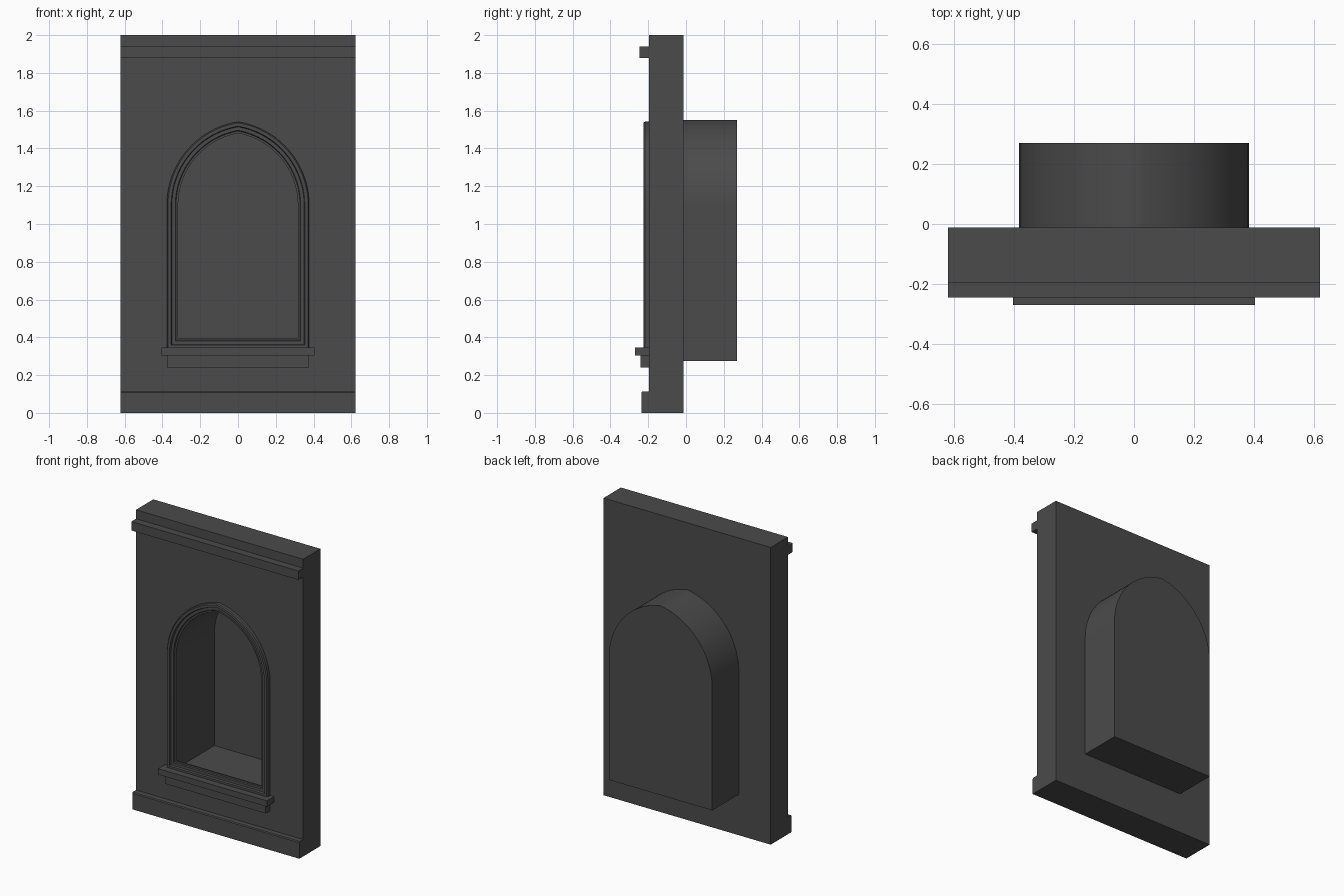
import bpy, bmesh, math

if "Cube" in bpy.data.objects:
    bpy.data.objects.remove(bpy.data.objects["Cube"])

stone = bpy.data.materials.new("dark_grey_stone")
stone.diffuse_color = (0.07, 0.07, 0.07, 1)
stone.use_nodes = True
stone.node_tree.nodes["Principled BSDF"].inputs["Base Color"].default_value = stone.diffuse_color

SPRING, C = 1.10, 0.07            # springing height, arch centre offset
FRONT, BACK = -0.196, -0.012      # wall faces


def finish(name, bm, smooth=False):
    bmesh.ops.recalc_face_normals(bm, faces=bm.faces)
    me = bpy.data.meshes.new(name)
    bm.to_mesh(me)
    bm.free()
    ob = bpy.data.objects.new(name, me)
    bpy.context.collection.objects.link(ob)
    me.materials.append(stone)
    if smooth:
        bpy.ops.object.select_all(action='DESELECT')
        bpy.context.view_layer.objects.active = ob
        ob.select_set(True)
        bpy.ops.object.shade_smooth_by_angle(angle=math.radians(25))
    return ob


def prism(name, profile, half):
    """Extrude a (y, z) profile along x from -half to half."""
    bm = bmesh.new()
    a = [bm.verts.new((-half, y, z)) for y, z in profile]
    b = [bm.verts.new((half, y, z)) for y, z in profile]
    bridge(bm, a, b)
    bm.faces.new(a)
    bm.faces.new(b)
    return finish(name, bm)


def rect(y0, y1, z0, z1):
    return [(y0, z0), (y1, z0), (y1, z1), (y0, z1)]


def arch(bm, half, bottom, y, n=20):
    """Closed loop of a pointed-arch opening; all loops share arch centres."""
    r = half + C
    end = math.acos(C / r)
    right = [(half, bottom)]
    for i in range(n + 1):
        t = end * i / n
        right.append((r * math.cos(t) - C, SPRING + r * math.sin(t)))
    pts = right + [(-x, z) for x, z in reversed(right[:-1])]
    return [bm.verts.new((x, y, z)) for x, z in pts]


def bridge(bm, a, b):
    n = len(a)
    for i in range(n):
        j = (i + 1) % n
        bm.faces.new((a[i], a[j], b[j], b[i]))


# wall panel with pointed opening
bm = bmesh.new()
a, b = arch(bm, 0.318, 0.342, -0.4), arch(bm, 0.318, 0.342, 0.2)
bridge(bm, a, b)
bm.faces.new(a)
bm.faces.new(b)
cutter = finish("opening_cutter", bm)
cutter.hide_render = True
wall = prism("wall", rect(FRONT, BACK, 0, 2), 0.622)
mod = wall.modifiers.new("opening", 'BOOLEAN')
mod.operation = 'DIFFERENCE'
mod.solver = 'EXACT'
mod.object = cutter
bpy.ops.object.select_all(action='DESELECT')
bpy.context.view_layer.objects.active = wall
wall.select_set(True)
bpy.ops.object.modifier_apply(modifier=mod.name)
bpy.data.objects.remove(cutter)

# hollow niche behind the wall
bm = bmesh.new()
inner_back = arch(bm, 0.318, 0.342, 0.204)
inner_front = arch(bm, 0.318, 0.342, BACK)
outer_front = arch(bm, 0.385, 0.275, BACK)
outer_back = arch(bm, 0.385, 0.275, 0.271)
loops = [inner_back, inner_front, outer_front, outer_back]
for a, b in zip(loops, loops[1:]):
    bridge(bm, a, b)
bm.faces.new(inner_back)
bm.faces.new(outer_back)
finish("niche", bm, True)

# stepped moulding around the opening: (half width, y)
steps = [(0.377, FRONT), (0.377, -0.218), (0.371, -0.225), (0.354, -0.225),
         (0.350, -0.213), (0.332, -0.213), (0.328, -0.205), (0.317, -0.205),
         (0.317, FRONT)]
bm = bmesh.new()
loops = [arch(bm, h, 0.395 - (h - 0.318), y) for h, y in steps]
for a, b in zip(loops, loops[1:] + loops[:1]):
    bridge(bm, a, b)
finish("arch_moulding", bm, True)

# sill, apron, plinth and cornice
prism("sill", rect(-0.271, FRONT, 0.305, 0.345), 0.405)
prism("sill_apron", rect(-0.241, FRONT, 0.24, 0.305), 0.375)
prism("plinth", [(FRONT, 0), (-0.236, 0), (-0.236, 0.108), (-0.231, 0.114),
                 (FRONT, 0.114)], 0.622)
prism("cornice", rect(-0.246, FRONT, 1.88, 1.94), 0.622)
